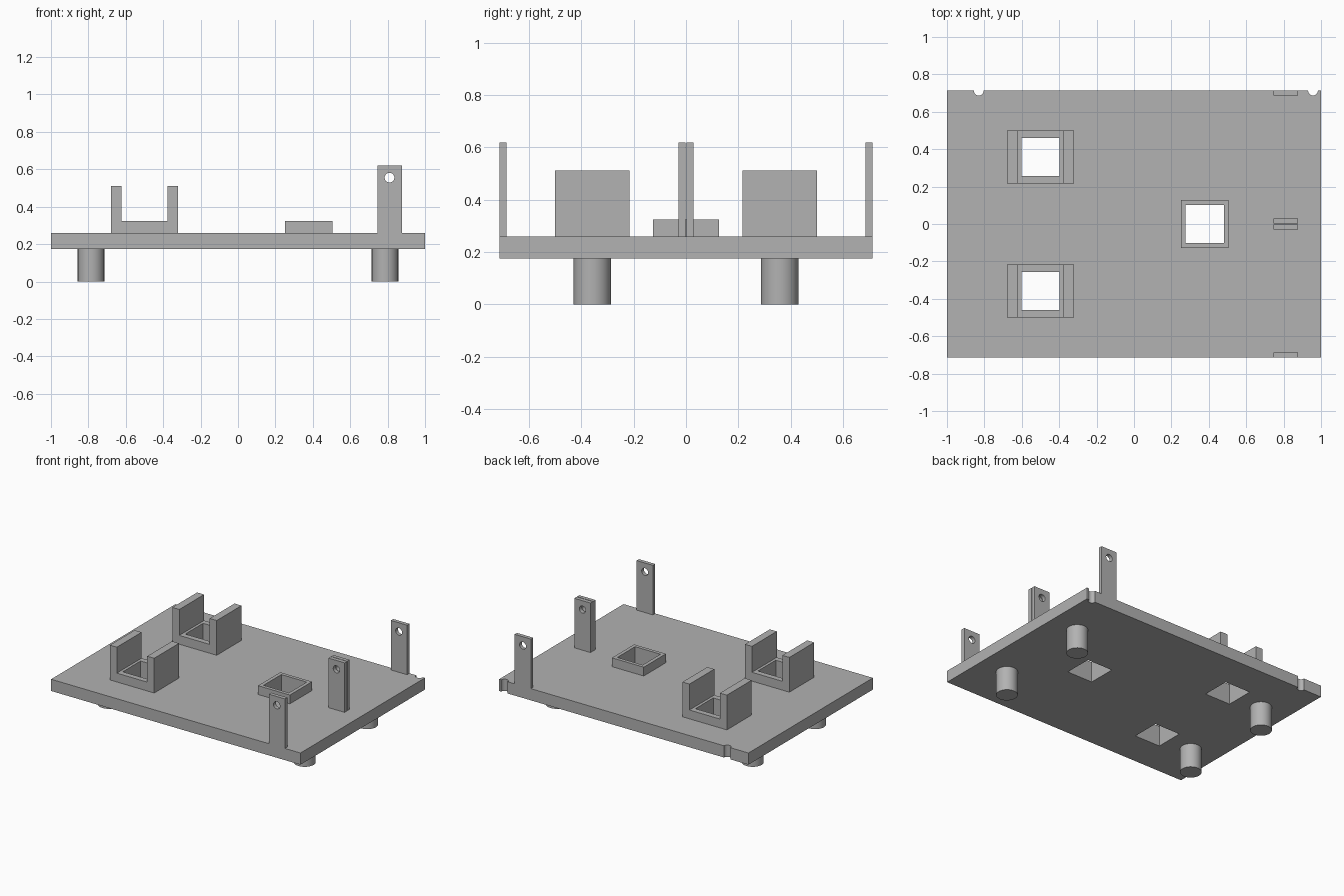
import bpy
import math

if "Cube" in bpy.data.objects:
    bpy.data.objects.remove(bpy.data.objects["Cube"])

grey = bpy.data.materials.new("light grey")
grey.diffuse_color = (0.445, 0.445, 0.445, 1)
grey.use_nodes = True
grey.node_tree.nodes["Principled BSDF"].inputs["Base Color"].default_value = grey.diffuse_color

HALF_Y = 0.713            # half depth of the plate
PLATE_Z = (0.175, 0.26)   # underside and top of the plate


def box(name, x, y, z):
    """Box between the (min, max) pairs x, y and z."""
    verts = [(a, b, c) for a in x for b in y for c in z]
    faces = [(0, 1, 3, 2), (4, 6, 7, 5), (0, 4, 5, 1),
             (2, 3, 7, 6), (0, 2, 6, 4), (1, 5, 7, 3)]
    return mesh_object(name, verts, faces)


def mesh_object(name, verts, faces):
    mesh = bpy.data.meshes.new(name)
    mesh.from_pydata(verts, [], faces)
    mesh.materials.append(grey)
    ob = bpy.data.objects.new(name, mesh)
    bpy.context.collection.objects.link(ob)
    return ob


def cylinder(name, radius, depth, loc, rot=(0, 0, 0)):
    bpy.ops.mesh.primitive_cylinder_add(vertices=48, radius=radius, depth=depth,
                                        location=loc, rotation=rot)
    ob = bpy.context.object
    ob.name = name
    ob.data.materials.append(grey)
    bpy.ops.object.shade_smooth_by_angle(angle=math.radians(30))
    return ob


def cut(ob, cutter):
    mod = ob.modifiers.new("cut", 'BOOLEAN')
    mod.operation = 'DIFFERENCE'
    mod.solver = 'EXACT'
    mod.object = cutter
    cutter.hide_render = True
    cutter.hide_set(True)


# Base plate
plate = box("base_plate", (-1, 1), (-HALF_Y, HALF_Y), PLATE_Z)

# Round notches in the back edge
for x in (-0.83, 0.957):
    cut(plate, cylinder("notch_cutter", 0.026, 0.3, (x, HALF_Y, 0.22)))


def square_hole(cx, cy, parts):
    cutter = box("hole_cutter", (cx - 0.102, cx + 0.102),
                 (cy - 0.102, cy + 0.102), (0.1, 0.4))
    for part in parts:
        cut(part, cutter)


# U-shaped holders, extruded from their front profile
for cy in (-0.358, 0.358):
    profile = [(-0.178, 0.26), (0.178, 0.26), (0.178, 0.512), (0.122, 0.512),
               (0.122, 0.324), (-0.122, 0.324), (-0.122, 0.512), (-0.178, 0.512)]
    n = len(profile)
    verts = [(-0.5 + x, cy + s * 0.142, z) for s in (-1, 1) for x, z in profile]
    faces = [tuple(range(n)), tuple(reversed(range(n, 2 * n)))]
    faces += [(i, i + n, (i + 1) % n + n, (i + 1) % n) for i in range(n)]
    holder = mesh_object("u_holder", verts, faces)
    square_hole(-0.5, cy, (plate, holder))

# Low square frame
frame = box("square_frame", (0.25, 0.505), (-0.127, 0.127), (0.26, 0.324))
square_hole(0.378, 0, (plate, frame))

# Upright tabs with a pin hole: one per edge and a close pair in the middle
pin = cylinder("pin_cutter", 0.026, 2, (0.81, 0, 0.555), (math.pi / 2, 0, 0))
for y in ((-HALF_Y, -0.686), (-0.029, -0.002), (0.002, 0.029), (0.686, HALF_Y)):
    cut(box("upright_tab", (0.746, 0.876), y, (0.26, 0.619)), pin)

# Round feet
for x in (-0.786, 0.786):
    for y in (-0.358, 0.358):
        cylinder("foot", 0.071, 0.175, (x, y, 0.0875))
